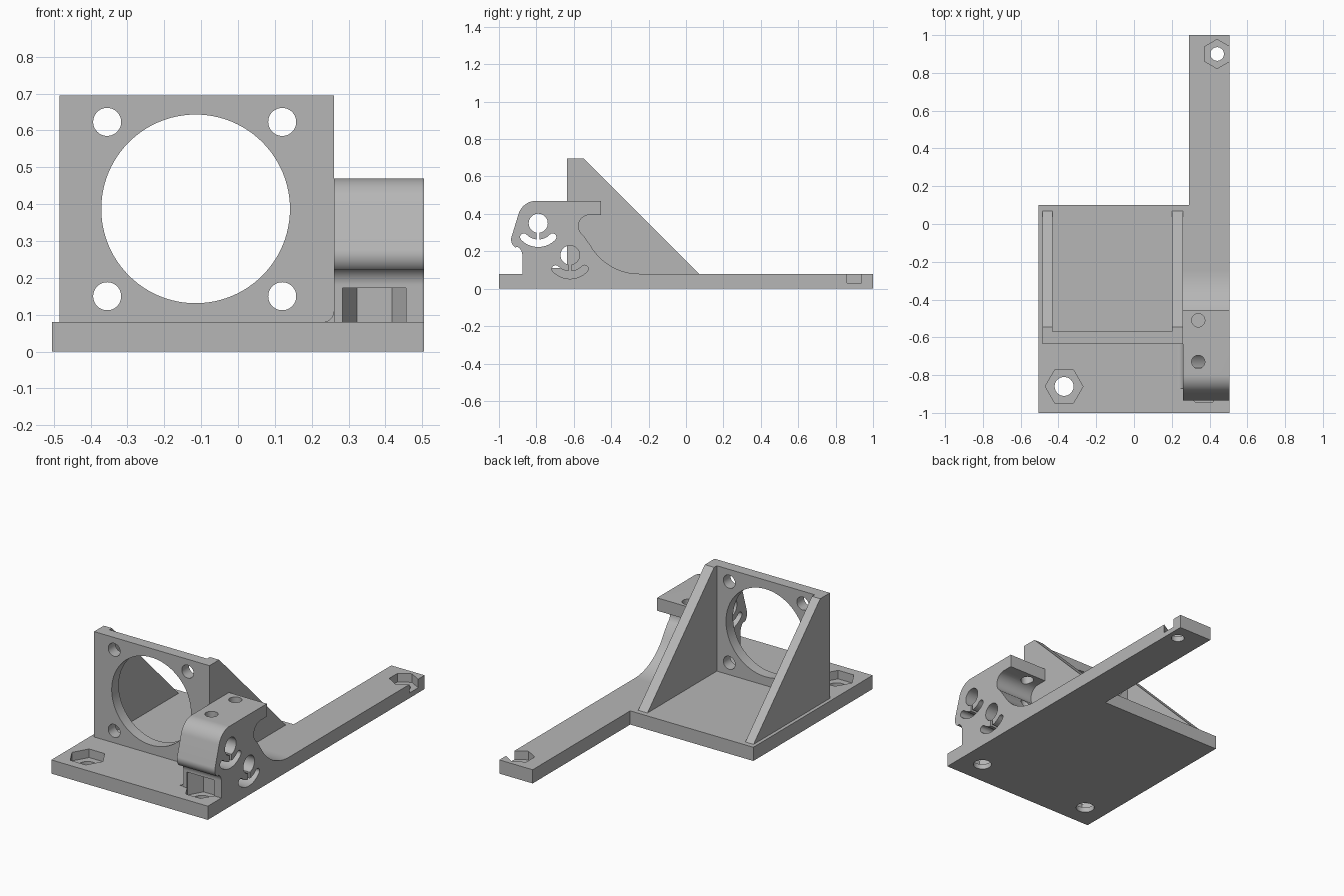
import bpy, bmesh
from math import radians, cos, sin

cube = bpy.data.objects.get("Cube")
if cube:
    bpy.data.objects.remove(cube, do_unlink=True)

grey = bpy.data.materials.new("matte grey")
grey.use_nodes = True
COLOUR = (0.47, 0.47, 0.47, 1)
grey.diffuse_color = COLOUR
grey.node_tree.nodes["Principled BSDF"].inputs["Base Color"].default_value = COLOUR


def arc(cx, cy, r, a0, a1, n=16):
    angles = [radians(a0 + (a1 - a0) * i / n) for i in range(n + 1)]
    return [(cx + r * cos(a), cy + r * sin(a)) for a in angles]


def circle(cx, cy, r, n=48, start=0):
    return arc(cx, cy, r, start, start + 360, n)[:-1]


def rect(x0, y0, x1, y1):
    return [(x0, y0), (x1, y0), (x1, y1), (x0, y1)]


def prism(name, points, axis, lo, hi):
    """Extrude a 2D outline along an axis."""
    place = {"x": lambda p, d: (d, p[0], p[1]),
             "y": lambda p, d: (p[0], d, p[1]),
             "z": lambda p, d: (p[0], p[1], d)}[axis]
    bm = bmesh.new()
    face = bm.faces.new([bm.verts.new(place(p, lo)) for p in points])
    ext = bmesh.ops.extrude_face_region(bm, geom=[face])["geom"]
    shift = place((0, 0), hi - lo)
    bmesh.ops.translate(bm, vec=shift, verts=[g for g in ext if isinstance(g, bmesh.types.BMVert)])
    bmesh.ops.recalc_face_normals(bm, faces=bm.faces)
    mesh = bpy.data.meshes.new(name)
    bm.to_mesh(mesh)
    bm.free()
    mesh.materials.append(grey)
    obj = bpy.data.objects.new(name, mesh)
    bpy.context.collection.objects.link(obj)
    return obj


def cut(obj, points, axis, lo, hi):
    """Subtract a prism from a part and discard the cutter."""
    cutter = prism("cutter", points, axis, lo, hi)
    cutter.hide_render = True
    mod = obj.modifiers.new("cut", "BOOLEAN")
    mod.operation, mod.solver, mod.object = "DIFFERENCE", "EXACT", cutter
    bpy.context.view_layer.update()
    result = obj.evaluated_get(bpy.context.evaluated_depsgraph_get())
    mesh = bpy.data.meshes.new_from_object(result)
    obj.modifiers.clear()
    obj.data = mesh
    bpy.data.objects.remove(cutter, do_unlink=True)


TOP = 0.08       # base thickness
EDGE = 0.505     # half width
INNER = 0.26     # inner side of the clamp block

# Base plate with long rear arm
base = prism("base_plate", [(-EDGE, -1), (EDGE, -1), (EDGE, 1), (0.29, 1),
                            (0.29, 0.1), (-EDGE, 0.1)], "z", 0, TOP)
# Nut pockets and bolt holes: x, y, pocket radius, hole radius, rotation
for x, y, r_nut, r_hole, turn in [(-0.37, -0.86, 0.1, 0.05, 0),
                                  (0.37, -0.86, 0.095, 0.05, 0),
                                  (0.44, 0.9, 0.077, 0.036, 30)]:
    cut(base, circle(x, y, r_nut, 6, turn), "z", 0.03, 0.2)
    cut(base, circle(x, y, r_hole), "z", -0.1, 0.2)

# Upright plate with large opening and four screw holes
plate = prism("upright_plate", rect(-0.485, TOP, INNER, 0.695), "y", -0.635, -0.57)
cut(plate, circle(-0.115, 0.387, 0.256, 96), "y", -0.8, -0.4)
for x in (-0.355, 0.12):
    for z in (0.15, 0.623):
        cut(plate, circle(x, z, 0.038), "y", -0.8, -0.4)

# Triangular side gussets
parts = [base, plate]
for name, x0, x1 in (("right_gusset", -0.485, -0.432), ("left_gusset", 0.2, INNER)):
    outline = [(-0.57, TOP), (0.07, TOP), (-0.545, 0.695), (-0.57, 0.695)]
    parts.append(prism(name, outline, "x", x0, x1))

# Clamp block: rounded nose, flat top lip and swept back
profile = ([(-0.25, TOP), (-0.875, TOP)]
           + arc(-0.925, 0.18, 0.05, 0, 60)
           + arc(-0.885, 0.262, 0.05, 235, 163)
           + arc(-0.80, 0.37, 0.10, 163, 90)
           + [(-0.455, 0.47), (-0.455, 0.395)]
           + arc(-0.515, 0.335, 0.06, 90, 235)
           + arc(-0.25, 0.38, 0.30, 210, 268, 24))
block = prism("clamp_block", profile, "x", INNER, EDGE)
parts.append(block)

# Hex nut recess in the foot of the block
cut(block, circle(0.37, -0.86, 0.095, 6), "z", 0, 0.172)


def curved_slot(cy, cz):
    """Round-ended slot curving below a hole."""
    mid, half, a0, a1 = 0.107, 0.02, 224, 316
    end = lambda a: (cy + mid * cos(radians(a)), cz + mid * sin(radians(a)))
    return (arc(cy, cz, mid + half, a0, a1, 24)
            + arc(*end(a1), half, a1, a1 + 180, 10)[1:]
            + arc(cy, cz, mid - half, a1, a0, 24)[1:]
            + arc(*end(a0), half, a0 + 180, a0 + 360, 10)[1:-1])


# Cable holes with curved relief slots
for cy, cz in ((-0.79, 0.35), (-0.62, 0.18)):
    cut(block, circle(cy, cz, 0.051), "x", 0.2, 0.6)
    cut(block, curved_slot(cy, cz), "x", 0.2, 0.6)
    cut(block, rect(cy - 0.008, cz - 0.1, cy + 0.008, cz), "x", 0.2, 0.6)
cut(base, curved_slot(-0.62, 0.18), "x", INNER, 0.6)

# Vertical screw holes from the top
for y, depth in ((-0.51, 0.15), (-0.73, 0.27)):
    cut(block, circle(0.34, y, 0.035), "z", depth, 0.6)

# Small fillet where the block meets the base
fillet = [(INNER, TOP)] + arc(INNER - 0.03, TOP + 0.03, 0.03, 0, -90, 8)
parts.append(prism("block_fillet", fillet, "y", -0.87, -0.635))

# Smooth the curved walls, keep edges sharp
bpy.ops.object.select_all(action="DESELECT")
for obj in parts:
    obj.select_set(True)
bpy.context.view_layer.objects.active = base
bpy.ops.object.shade_smooth_by_angle(angle=radians(30))
